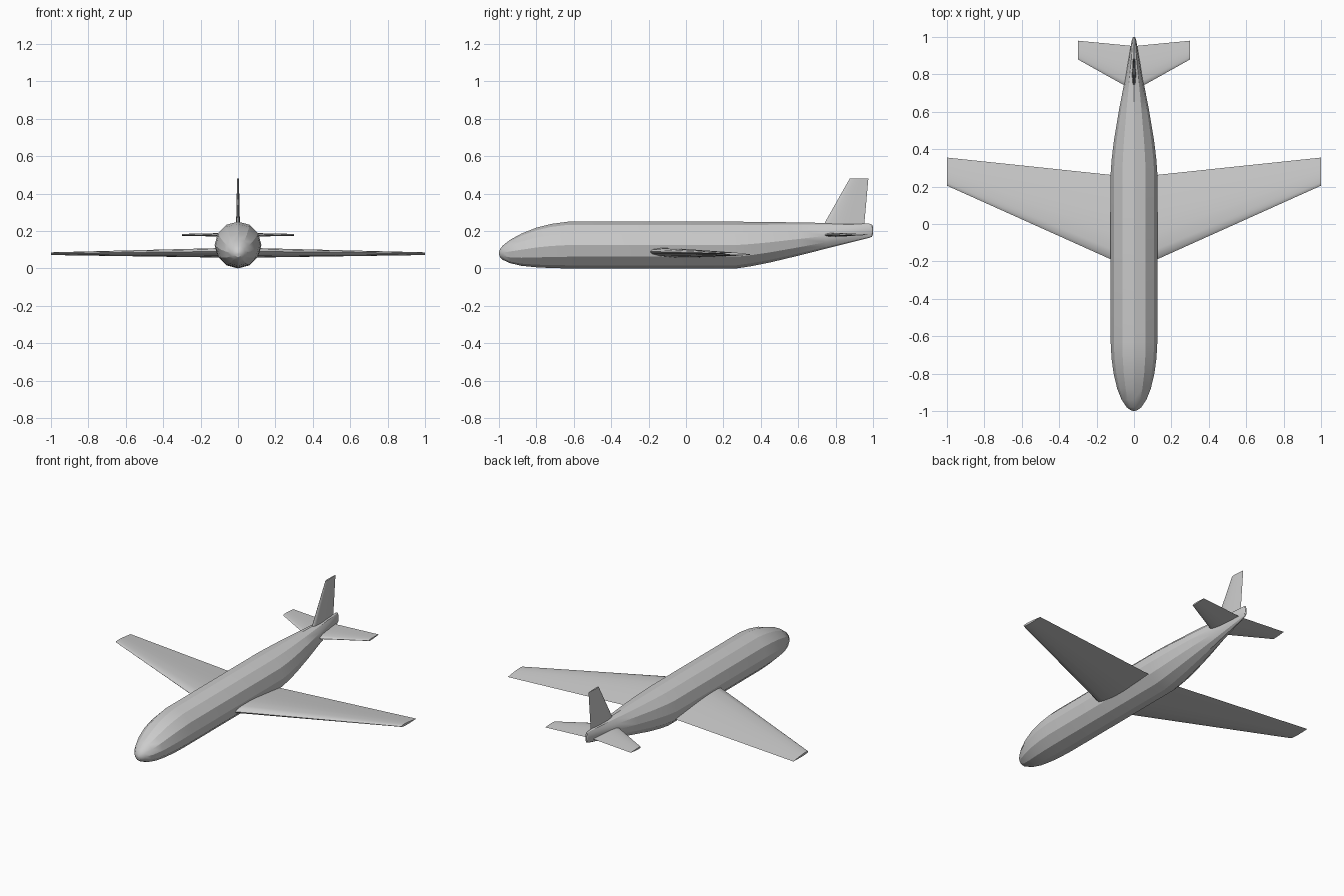
import bpy, bmesh, math
from mathutils import Vector

if "Cube" in bpy.data.objects:
    bpy.data.objects.remove(bpy.data.objects["Cube"])


def loft(name, rings, angle):
    """Skin a list of closed rings, cap both ends and shade by angle."""
    bm = bmesh.new()
    loops = [[bm.verts.new(p) for p in ring] for ring in rings]
    n = len(loops[0])
    for a, b in zip(loops, loops[1:]):
        for i in range(n):
            j = (i + 1) % n
            bm.faces.new((a[i], a[j], b[j], b[i]))
    bm.faces.new(loops[0])
    bm.faces.new(loops[-1])
    bmesh.ops.recalc_face_normals(bm, faces=bm.faces)
    mesh = bpy.data.meshes.new(name)
    bm.to_mesh(mesh)
    bm.free()
    obj = bpy.data.objects.new(name, mesh)
    bpy.context.collection.objects.link(obj)
    bpy.ops.object.select_all(action='DESELECT')
    obj.select_set(True)
    bpy.context.view_layer.objects.active = obj
    bpy.ops.object.shade_smooth_by_angle(angle=math.radians(angle))
    return obj


# Fuselage stations: y, half width, bottom z, top z
STATIONS = [
    (-1.0, 0.002, 0.078, 0.084), (-0.995, 0.019, 0.061, 0.102),
    (-0.98, 0.039, 0.046, 0.122), (-0.94, 0.066, 0.028, 0.153),
    (-0.88, 0.090, 0.014, 0.186), (-0.80, 0.109, 0.006, 0.218),
    (-0.72, 0.120, 0.002, 0.238), (-0.63, 0.125, 0.0, 0.25),
    (0.27, 0.125, 0.0, 0.25), (0.35, 0.119, 0.012, 0.249),
    (0.45, 0.107, 0.032, 0.248), (0.60, 0.082, 0.068, 0.246),
    (0.75, 0.053, 0.106, 0.243), (0.88, 0.029, 0.139, 0.241),
    (0.98, 0.012, 0.164, 0.239), (0.995, 0.008, 0.170, 0.234),
    (1.0, 0.003, 0.185, 0.220),
]
SIDES = 12


def section(y, w, lo, hi):
    mid, h = (lo + hi) / 2, (hi - lo) / 2
    return [(w * math.sin(math.tau * i / SIDES), y,
             mid + h * math.cos(math.tau * i / SIDES)) for i in range(SIDES)]


loft("fuselage", [section(*s) for s in STATIONS], 25)

# Airfoil: chord fraction and thickness share
PROFILE = [(0.0, 0.0), (0.03, 0.5), (0.12, 0.85), (0.3, 1.0), (0.5, 0.85), (0.75, 0.45)]
AIRFOIL = PROFILE + [(1.0, 0.0)] + [(c, -t) for c, t in reversed(PROFILE[1:])]


def foil(lead, trail, half_thick, up):
    lead, trail, up = Vector(lead), Vector(trail), Vector(up)
    return [lead.lerp(trail, c) + up * half_thick * t for c, t in AIRFOIL]


# Wings and tailplanes, one pair each
Z, X = (0, 0, 1), (1, 0, 0)
for s, side in ((1, "right"), (-1, "left")):
    loft(side + "_wing", [
        foil((s * 0.07, -0.213, 0.091), (s * 0.07, 0.257, 0.067), 0.025, Z),
        foil((s * 1.0, 0.205, 0.081), (s * 1.0, 0.355, 0.074), 0.007, Z)], 40)
    loft(side + "_tailplane", [
        foil((s * 0.01, 0.718, 0.179), (s * 0.01, 0.952, 0.181), 0.011, Z),
        foil((s * 0.3, 0.88, 0.179), (s * 0.3, 0.98, 0.181), 0.005, Z)], 40)

# Tail fin
loft("tail_fin", [foil((0, 0.717, 0.20), (0, 0.95, 0.20), 0.011, X),
                  foil((0, 0.875, 0.48), (0, 0.975, 0.48), 0.005, X)], 40)
